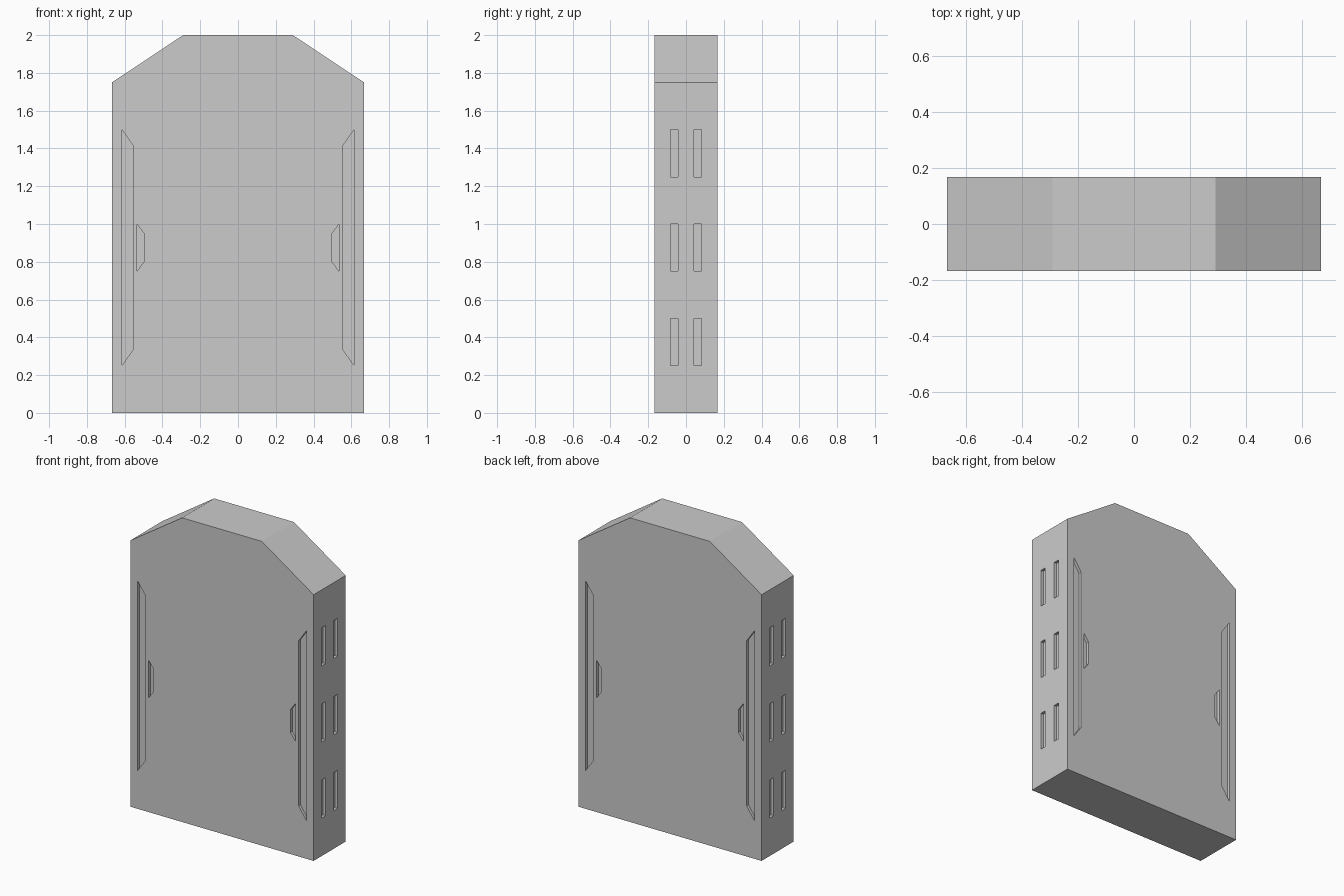
import bpy, bmesh
from mathutils import Vector

if "Cube" in bpy.data.objects:
    bpy.data.objects.remove(bpy.data.objects["Cube"])

W, D, RECESS = 0.6667, 0.1667, 0.02


def add_prism(bm, points, offset):
    """Add a closed prism from a flat outline swept along an offset."""
    base = [bm.verts.new(p) for p in points]
    face = bm.faces.new(base)
    ret = bmesh.ops.extrude_face_region(bm, geom=[face], use_keep_orig=True)
    moved = [g for g in ret["geom"] if isinstance(g, bmesh.types.BMVert)]
    bmesh.ops.translate(bm, verts=moved, vec=Vector(offset))


def make_object(bm, name):
    bmesh.ops.recalc_face_normals(bm, faces=bm.faces)
    mesh = bpy.data.meshes.new(name)
    bm.to_mesh(mesh)
    bm.free()
    obj = bpy.data.objects.new(name, mesh)
    bpy.context.collection.objects.link(obj)
    return obj


# Slab body with chamfered shoulders
bm = bmesh.new()
outline = [(-W, 0), (W, 0), (W, 1.75), (0.29, 2), (-0.29, 2), (-W, 1.75)]
add_prism(bm, [(x, -D, z) for x, z in outline], (0, 2 * D, 0))
body = make_object(bm, "slab_body")

# Recess cutters, repeated on opposite sides
bm = bmesh.new()
# Tapered grooves on front and back: outer x, inner x, low z, high z, taper
for outer, inner, low, high, taper in [(0.615, 0.557, 0.25, 1.5, 0.083),
                                       (0.535, 0.498, 0.75, 1.0, 0.05)]:
    groove = [(outer, low), (outer, high), (inner, high - taper), (inner, low + taper)]
    for sx in (-1, 1):
        for sy in (-1, 1):
            add_prism(bm, [(sx * x, sy * (D - RECESS), z) for x, z in groove],
                      (0, sy * 0.1, 0))
# Three pairs of upright slots on each narrow side
for sx in (-1, 1):
    for sy in (-1, 1):
        for z in (0.25, 0.75, 1.25):
            slot = [(0.0417, z), (0.0833, z), (0.0833, z + 0.25), (0.0417, z + 0.25)]
            add_prism(bm, [(sx * (W - RECESS), sy * y, h) for y, h in slot],
                      (sx * 0.1, 0, 0))
cutter = make_object(bm, "recess_cutter")
cutter.hide_render = True
cutter.hide_set(True)

# Cut the recesses
cut = body.modifiers.new("recesses", "BOOLEAN")
cut.operation = "DIFFERENCE"
cut.solver = "EXACT"
cut.object = cutter
